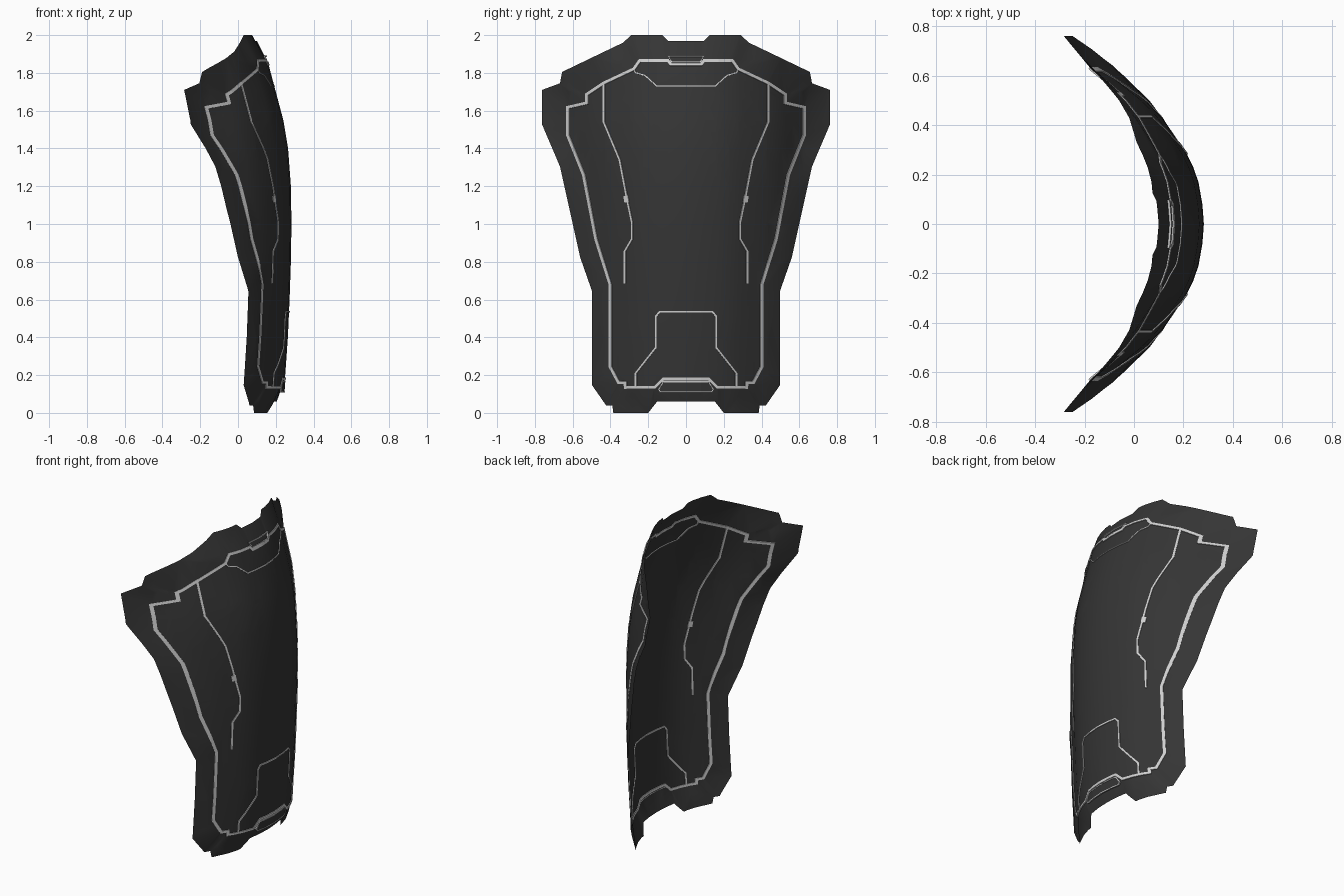
import bpy, bmesh, math
from mathutils import Vector

if "Cube" in bpy.data.objects:
    bpy.data.objects.remove(bpy.data.objects["Cube"])


def material(name, value):
    m = bpy.data.materials.new(name)
    m.diffuse_color = (value, value, value, 1)
    m.use_nodes = True
    m.node_tree.nodes["Principled BSDF"].inputs["Base Color"].default_value = m.diffuse_color
    return m


DARK = material("charcoal", 0.035)
LIGHT = material("light grey", 0.62)

# Curvature of the plate: depth = ARC(height) - SWEEP(distance from centre)
ARC = [(0, .235), (.2, .25), (.4, .264), (.6, .273), (.8, .28), (1, .283),
       (1.2, .28), (1.4, .265), (1.55, .24), (1.7, .2), (1.87, .155), (2, .11)]
SWEEP = [(0, 0), (.08, .006), (.17, .022), (.23, .043), (.285, .07), (.36, .12),
         (.43, .168), (.5, .235), (.56, .31), (.62, .388), (.77, .572)]


def lerp(table, t):
    for (a, fa), (b, fb) in zip(table, table[1:]):
        if t <= b:
            break
    return fa + (fb - fa) * (t - a) / (b - a)


def depth(y, z):
    return lerp(ARC, z) - lerp(SWEEP, y)


def drape(name, polys, mat, thickness=0):
    """Cut flat polygons (offset, y, z) along the curvature lines, bend them and mirror."""
    bm = bmesh.new()
    for poly in polys:
        bm.faces.new([bm.verts.new(p) for p in poly])
    bmesh.ops.remove_doubles(bm, verts=bm.verts, dist=1e-5)
    bmesh.ops.triangulate(bm, faces=bm.faces)
    cuts = [((0, y, 0), (0, 1, 0)) for y, _ in SWEEP[1:-1]]
    cuts += [((0, 0, z), (0, 0, 1)) for z, _ in ARC[1:-1]]
    for co, no in cuts:
        bmesh.ops.bisect_plane(bm, geom=bm.verts[:] + bm.edges[:] + bm.faces[:],
                               dist=1e-5, plane_co=co, plane_no=no)
    for v in bm.verts:
        v.co.x += depth(v.co.y, v.co.z)
    bm.normal_update()
    bmesh.ops.reverse_faces(bm, faces=[f for f in bm.faces if f.normal.x < 0])
    me = bpy.data.meshes.new(name)
    bm.to_mesh(me)
    bm.free()
    me.materials.append(mat)
    ob = bpy.data.objects.new(name, me)
    bpy.context.collection.objects.link(ob)
    mirror = ob.modifiers.new("mirror", 'MIRROR')
    mirror.use_axis = (False, True, False)
    if thickness:
        solid = ob.modifiers.new("thickness", 'SOLIDIFY')
        solid.thickness = thickness
        solid.offset = 0
    else:
        bpy.ops.object.select_all(action='DESELECT')
        ob.select_set(True)
        bpy.context.view_layer.objects.active = ob
        bpy.ops.object.shade_smooth_by_angle(angle=math.radians(30))
    return ob


def line(name, pts, width):
    """Inlaid strip of constant width along a (y, z) path."""
    p = [Vector(q) for q in pts]
    d = [(b - a).normalized() for a, b in zip(p, p[1:])]
    sides = []
    for i, q in enumerate(p):
        a, b = d[max(i - 1, 0)], d[min(i, len(d) - 1)]
        n = Vector((-a.y - b.y, a.x + b.x)).normalized()
        n *= width / 2 / max(n.dot(Vector((-b.y, b.x))), .5)
        sides.append(((0, max(q.x + n.x, 0), q.y + n.y), (0, max(q.x - n.x, 0), q.y - n.y)))
    polys = [(a[0], b[0], b[1], a[1]) for a, b in zip(sides, sides[1:])]
    drape(name, polys, LIGHT, .009)


# Half outline of the inner panel (y, z), and of the rim (y, z, x)
BORDER = [(0, 1.845), (.08, 1.845), (.095, 1.865), (.243, 1.865), (.275, 1.82),
          (.434, 1.745), (.524, 1.685), (.524, 1.64), (.624, 1.617), (.624, 1.47),
          (.54, 1.26), (.475, .92), (.4, .68), (.4, .245), (.355, .16),
          (.32, .16), (.32, .135), (.165, .135), (.12, .18), (0, .18)]
RIM = [(0, 1.97, .1), (.095, 1.97, .09), (.125, 2, .075), (.29, 2, .03), (.333, 1.96, .01),
       (.5, 1.88, -.06), (.656, 1.805, -.19), (.667, 1.745, -.205), (.762, 1.71, -.285),
       (.762, 1.527, -.25), (.667, 1.304, -.12), (.56, .823, 0), (.497, .643, .055),
       (.497, .146, .03), (.423, .04, .06), (.39, .04, .08), (.385, 0, .085),
       (.2, 0, .155), (.153, .06, .19), (0, .06, .205)]

# Curved plate: inner panel with the rim around it
inner = [(0, y, z) for y, z in BORDER]
outer = [(x - depth(y, z), y, z) for y, z, x in RIM]
rim = [(inner[i], outer[i], outer[i + 1], inner[i + 1]) for i in range(len(inner) - 1)]
drape("shield_plate", [inner] + rim, DARK)

# Inlaid light lines
line("border_line", BORDER, .015)
line("side_line", [(.434, 1.745), (.434, 1.54), (.35, 1.34), (.31, 1.13), (.285, 1.01),
                   (.285, .92), (.323, .855), (.323, .685)], .009)
line("side_line_mark", [(.318, 1.15), (.312, 1.115)], .024)
line("lower_hatch_line", [(0, .535), (.14, .535), (.16, .51), (.16, .345),
                          (.265, .21), (.265, .135)], .009)
line("upper_panel_line", [(.275, 1.82), (.265, 1.8), (.215, 1.785), (.155, 1.73),
                          (0, 1.73)], .006)
line("top_latch_line", [(0, 1.888), (.093, 1.888), (.075, 1.856), (0, 1.856)], .006)

# Small raised tab at the lower edge with its outline
TAB = [(0, .11), (.135, .11), (.145, .125), (.12, .165), (0, .165)]
drape("lower_tab", [[(0, y, z) for y, z in TAB]], DARK, .006)
line("lower_tab_line", TAB, .006)
